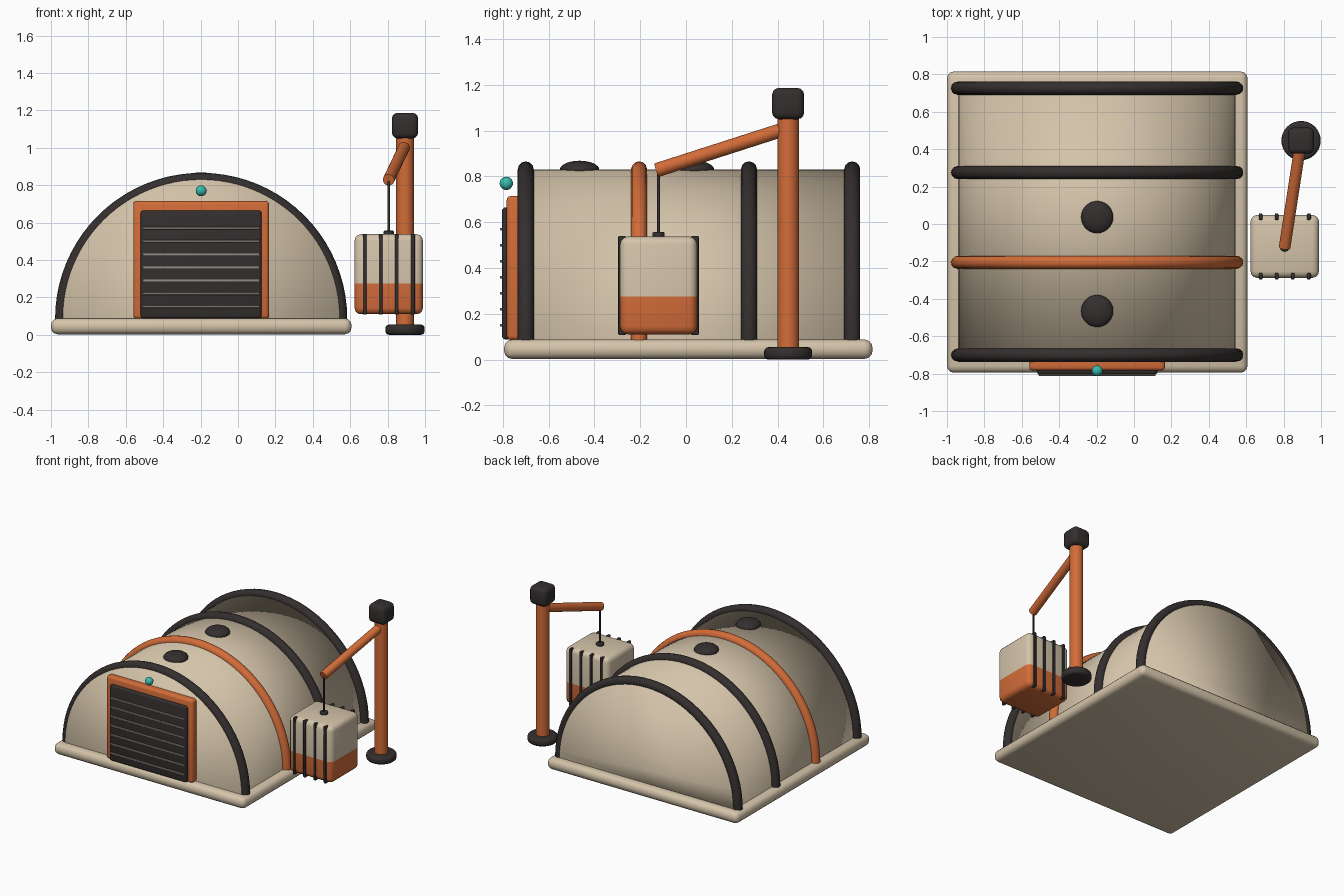
import bpy, bmesh, math
from mathutils import Vector

if "Cube" in bpy.data.objects:
    bpy.data.objects.remove(bpy.data.objects["Cube"])


def material(name, rgb):
    m = bpy.data.materials.new(name)
    m.diffuse_color = (*rgb, 1)
    m.use_nodes = True
    m.node_tree.nodes["Principled BSDF"].inputs["Base Color"].default_value = m.diffuse_color
    return m


BEIGE = material("beige", (0.66, 0.55, 0.40))
ORANGE = material("orange", (0.65, 0.15, 0.04))
DARK = material("charcoal", (0.035, 0.028, 0.028))
TEAL = material("teal", (0.04, 0.50, 0.42))
GREY = material("slat grey", (0.30, 0.27, 0.24))


def finish(name, bm, mats, angle=35):
    bmesh.ops.recalc_face_normals(bm, faces=bm.faces)
    me = bpy.data.meshes.new(name)
    bm.to_mesh(me)
    bm.free()
    for m in mats:
        me.materials.append(m)
    ob = bpy.data.objects.new(name, me)
    bpy.context.collection.objects.link(ob)
    bpy.ops.object.select_all(action='DESELECT')
    ob.select_set(True)
    bpy.context.view_layer.objects.active = ob
    if angle is None:
        bpy.ops.object.shade_smooth()
    else:
        bpy.ops.object.shade_smooth_by_angle(angle=math.radians(angle))
    return ob


def box_bm(lo, hi, bevel, seg=3):
    bm = bmesh.new()
    bmesh.ops.create_cube(bm, size=1)
    lo, hi = Vector(lo), Vector(hi)
    for v in bm.verts:
        v.co = (lo + hi) / 2 + v.co * (hi - lo)
    if bevel:
        bmesh.ops.bevel(bm, geom=bm.edges[:], offset=bevel, segments=seg,
                        profile=0.5, affect='EDGES', clamp_overlap=True)
    return bm


def box(name, lo, hi, bevel, mat):
    return finish(name, box_bm(lo, hi, bevel), [mat])


def rod(name, a, b, r, mat, bevel=0.0, sides=24):
    a, b = Vector(a), Vector(b)
    bm = bmesh.new()
    bmesh.ops.create_cone(bm, cap_ends=True, segments=sides, radius1=r, radius2=r,
                          depth=(b - a).length)
    if bevel:
        rims = [e for e in bm.edges if any(len(f.verts) > 4 for f in e.link_faces)]
        bmesh.ops.bevel(bm, geom=rims, offset=bevel, segments=3, profile=0.5, affect='EDGES')
    rot = (b - a).to_track_quat('Z', 'Y')
    for v in bm.verts:
        v.co = rot @ v.co + (a + b) / 2
    return finish(name, bm, [mat])


def ball(name, centre, radii, mat):
    bm = bmesh.new()
    bmesh.ops.create_uvsphere(bm, u_segments=28, v_segments=16, radius=1)
    for v in bm.verts:
        v.co = Vector([c + r * p for c, r, p in zip(centre, radii, v.co)])
    return finish(name, bm, [mat], None)


CX, FLOOR, R = -0.197, 0.09, 0.74

# floor slab
box("floor_slab", (-1.0, -0.795, 0.003), (0.607, 0.815, 0.088), 0.036, BEIGE)

# half-round shell, smooth across its end walls
N = 48
bm = bmesh.new()
pts = [(CX + R * math.cos(math.pi * i / N), FLOOR + R * math.sin(math.pi * i / N))
       for i in range(N + 1)]
pts = [(CX + R, 0.05)] + pts + [(CX - R, 0.05)]
face = bm.faces.new([bm.verts.new((x, -0.737, z)) for x, z in pts])
ext = bmesh.ops.extrude_face_region(bm, geom=[face], use_keep_orig=True)
for g in ext["geom"]:
    if isinstance(g, bmesh.types.BMVert):
        g.co.y = 0.757
finish("shell", bm, [BEIGE], None)

# arched ribs
for i, (y, mat) in enumerate([(-0.70, DARK), (-0.205, ORANGE), (0.275, DARK), (0.726, DARK)]):
    bm = bmesh.new()
    ring = []
    for k in range(12):
        t = math.tau * k / 12
        ring.append(bm.verts.new((CX + 0.746 + 0.035 * math.cos(t),
                                  y + 0.035 * math.sin(t), 0.085)))
    start = bm.faces.new(ring)
    dup = bmesh.ops.duplicate(bm, geom=[start])
    moving = [g for g in dup["geom"] if isinstance(g, bmesh.types.BMFace)]
    bmesh.ops.spin(bm, geom=moving, cent=(CX, y, 0.085), axis=(0, -1, 0),
                   angle=math.pi, steps=40)
    bmesh.ops.remove_doubles(bm, verts=bm.verts, dist=1e-5)
    finish(f"rib_{i + 1}", bm, [mat], 50)

# roof vents
for i, y in enumerate((-0.465, 0.037)):
    ball(f"roof_vent_{i + 1}", (CX, y, 0.83), (0.086, 0.086, 0.039), DARK)

# door frame, shutter, slats and lamp
box("door_frame", (-0.56, -0.783, 0.086), (0.166, -0.70, 0.715), 0.018, ORANGE)
box("door_shutter", (-0.52, -0.804, 0.088), (0.126, -0.74, 0.665), 0.015, DARK)
for i in range(7):
    z = 0.15 + 0.07 * i
    box(f"door_slat_{i + 1}", (-0.51, -0.812, z - 0.006), (0.116, -0.79, z + 0.006), 0.003, GREY)
ball("door_lamp", (CX, -0.785, 0.77), (0.029, 0.029, 0.029), TEAL)

# crane
PX, PY = 0.893, 0.446
rod("crane_foot", (PX, PY, 0), (PX, PY, 0.055), 0.105, DARK, 0.02, 32)
rod("crane_post", (PX, PY, 0.03), (PX, PY, 1.1), 0.047, ORANGE)
box("crane_cap", (PX - 0.07, PY - 0.07, 1.05), (PX + 0.07, PY + 0.07, 1.187), 0.03, DARK)
rod("crane_boom", (PX, PY, 1.012), (0.805, -0.127, 0.828), 0.031, ORANGE)
HX, HY = 0.806, -0.12
rod("cable", (HX, HY, 0.53), (HX, HY, 0.83), 0.0065, DARK, 0, 12)
rod("cable_mount", (HX, HY, 0.52), (HX, HY, 0.557), 0.027, DARK, 0.006)

# hanging crate with orange lower part
bm = box_bm((HX - 0.183, HY - 0.168, 0.11), (HX + 0.183, HY + 0.168, 0.538), 0.035)
bmesh.ops.bisect_plane(bm, geom=bm.verts[:] + bm.edges[:] + bm.faces[:],
                       plane_co=(0, 0, 0.275), plane_no=(0, 0, 1))
for f in bm.faces:
    f.material_index = 1 if f.calc_center_median().z < 0.275 else 0
finish("crate", bm, [BEIGE, ORANGE])

# crate straps on the front and back faces
for side, s in (("front", -1), ("back", 1)):
    for i in range(4):
        x = HX + (i - 1.5) * 0.086
        ys = sorted((HY + s * 0.142, HY + s * 0.176))
        box(f"crate_strap_{side}_{i + 1}", (x - 0.01, ys[0], 0.108), (x + 0.01, ys[1], 0.54),
            0.005, DARK)
